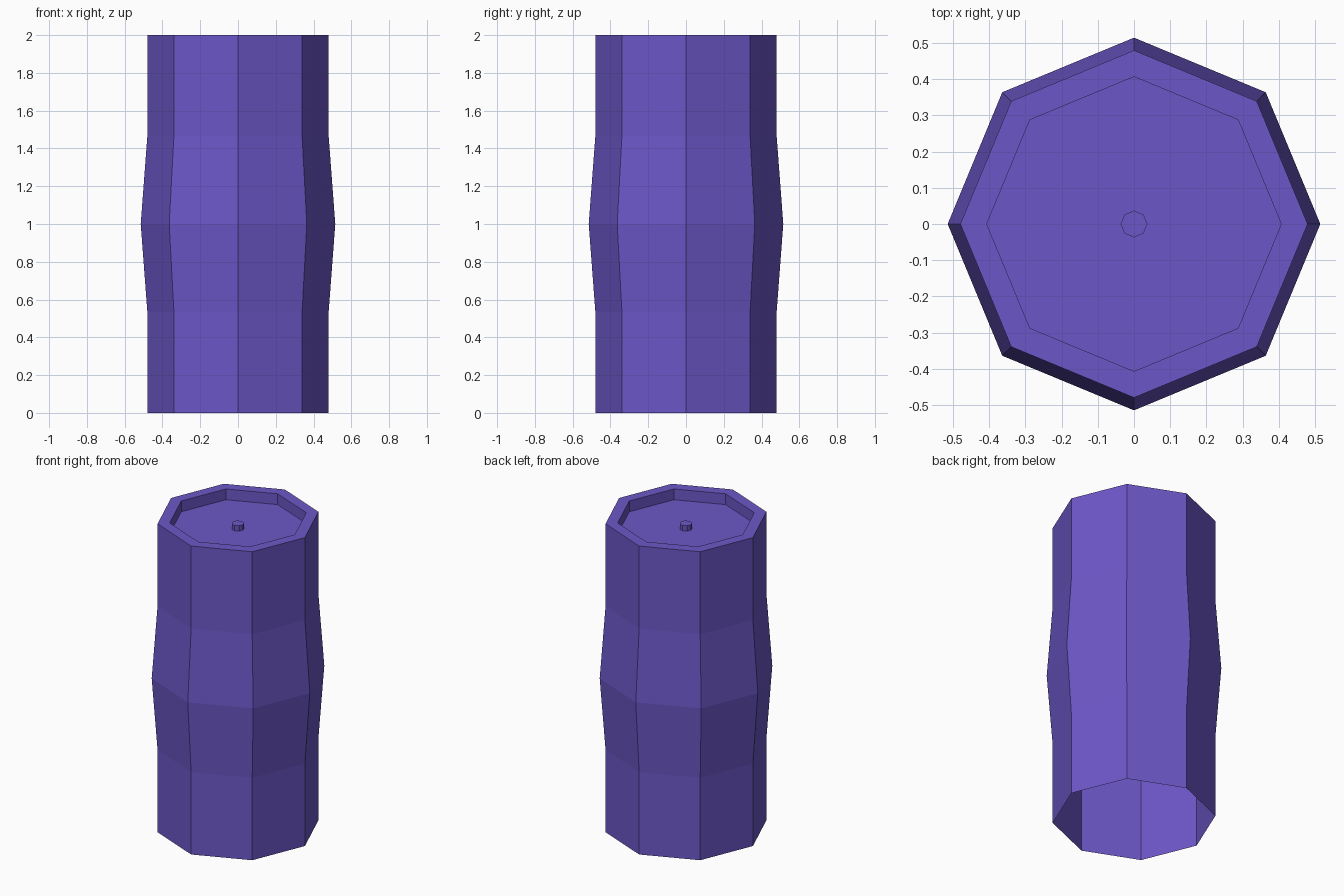
import bpy, bmesh, math

SIDES = 8

if "Cube" in bpy.data.objects:
    bpy.data.objects.remove(bpy.data.objects["Cube"])

# Single flat colour
purple = bpy.data.materials.new("purple")
purple.use_nodes = True
colour = (0.15, 0.095, 0.57, 1)
purple.diffuse_color = colour
purple.node_tree.nodes["Principled BSDF"].inputs["Base Color"].default_value = colour


def lathe(name, profile):
    """Loft octagonal rings along (radius, height) pairs and cap the last ring."""
    bm = bmesh.new()
    rings = []
    for r, z in profile:
        rings.append([bm.verts.new((r * math.cos(a), r * math.sin(a), z))
                      for a in (math.tau * i / SIDES for i in range(SIDES))])
    for low, high in zip(rings, rings[1:]):
        for i in range(SIDES):
            j = (i + 1) % SIDES
            bm.faces.new((low[i], low[j], high[j], high[i]))
    bm.faces.new(rings[-1])
    mesh = bpy.data.meshes.new(name)
    bm.to_mesh(mesh)
    bm.free()
    mesh.materials.append(purple)
    obj = bpy.data.objects.new(name, mesh)
    bpy.context.collection.objects.link(obj)
    return obj


# Bulging shell, open underneath, with a rim and a recessed lid
lathe("barrel_body", [(0.48, 0), (0.48, 0.535), (0.515, 1), (0.48, 1.465),
                      (0.48, 2), (0.407, 2), (0.407, 1.93)])

# Small stub in the middle of the lid
lathe("lid_stub", [(0.037, 1.93), (0.037, 1.965)])
